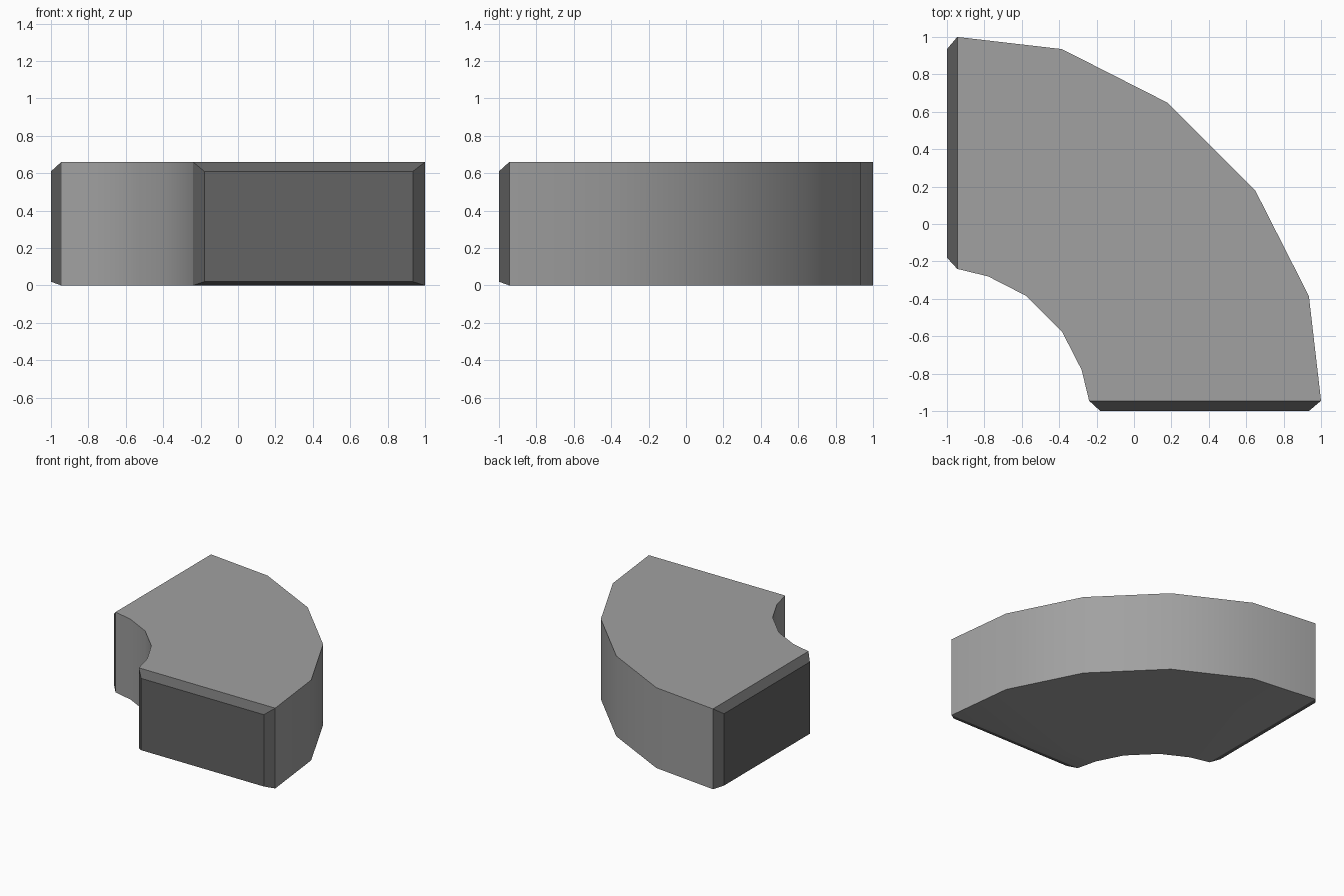
import bpy, bmesh, math

if "Cube" in bpy.data.objects:
    bpy.data.objects.remove(bpy.data.objects["Cube"])

TOP = 0.66


def flat_colour(name, value):
    mat = bpy.data.materials.new(name)
    mat.diffuse_color = (value, value, value, 1)
    mat.use_nodes = True
    mat.node_tree.nodes["Principled BSDF"].inputs["Base Color"].default_value = mat.diffuse_color
    return mat


# Half of the quarter bend: (inner point, outer point, bottom z, top z)
half = [
    ((-1.0, -0.18), (-1.0, 0.935), 0.02, 0.61),     # chamfered end
    ((-0.945, -0.24), (-0.945, 1.0), 0.0, TOP),
    ((-0.78, -0.28), (-0.385, 0.935), 0.0, TOP),
    ((-0.575, -0.385), (0.18, 0.648), 0.0, TOP),
]
# The other half is mirrored across the diagonal x = y
sections = half + [(i[::-1], o[::-1], b, t) for i, o, b, t in reversed(half)]

# Curved block lofted through the sections
bm = bmesh.new()
rings = []
for inner, outer, bottom, top in sections:
    rings.append([bm.verts.new((*p, z)) for p, z in
                  ((inner, bottom), (outer, bottom), (outer, top), (inner, top))])
for a, b in zip(rings, rings[1:]):
    for k in range(4):
        n = (k + 1) % 4
        bm.faces.new((a[k], a[n], b[n], b[k]))
bm.faces.new(rings[0])
bm.faces.new(rings[-1])
bmesh.ops.recalc_face_normals(bm, faces=bm.faces[:])

# Both ends and their chamfers are dark
ends = set(rings[0] + rings[-1])
for face in bm.faces:
    face.material_index = int(any(v in ends for v in face.verts))

mesh = bpy.data.meshes.new("curved_block")
bm.to_mesh(mesh)
bm.free()
mesh.materials.append(flat_colour("light grey", 0.355))
mesh.materials.append(flat_colour("dark grey", 0.125))
block = bpy.data.objects.new("curved_block", mesh)
bpy.context.collection.objects.link(block)

# Smooth the curved walls, keep the rims and chamfers sharp
bpy.context.view_layer.objects.active = block
block.select_set(True)
bpy.ops.object.shade_smooth_by_angle(angle=math.radians(30))
